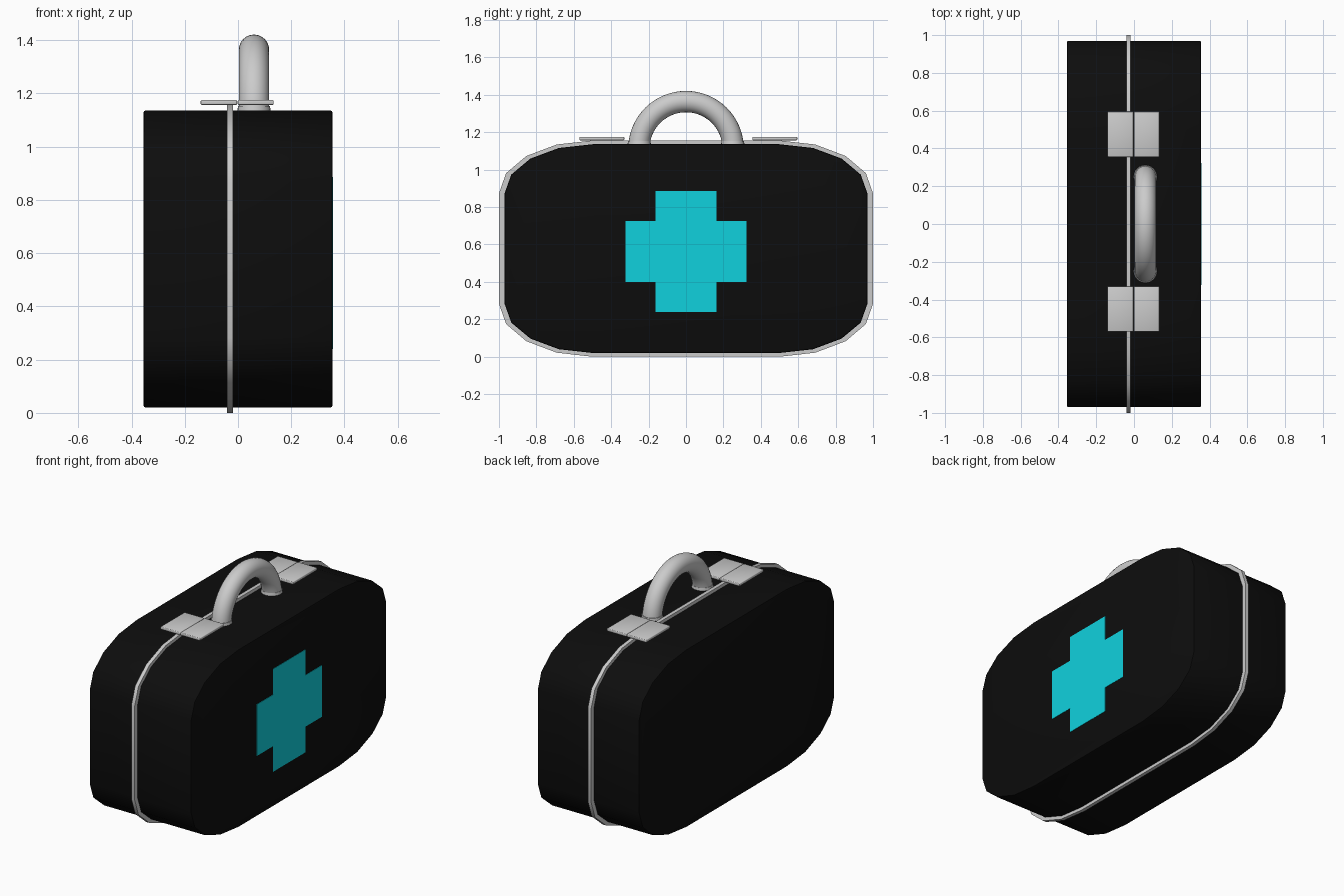
import bpy, bmesh, math
from mathutils import Vector

if "Cube" in bpy.data.objects:
    bpy.data.objects.remove(bpy.data.objects["Cube"])


def material(name, rgb):
    m = bpy.data.materials.new(name)
    m.diffuse_color = (*rgb, 1)
    m.use_nodes = True
    m.node_tree.nodes["Principled BSDF"].inputs["Base Color"].default_value = m.diffuse_color
    return m


BLACK = material("black_shell", (0.004, 0.004, 0.004))
CYAN = material("cyan_mark", (0.005, 0.64, 0.73))


def finish(name, bm, mat=None, angle=None):
    bmesh.ops.recalc_face_normals(bm, faces=bm.faces)
    me = bpy.data.meshes.new(name)
    bm.to_mesh(me)
    bm.free()
    ob = bpy.data.objects.new(name, me)
    bpy.context.collection.objects.link(ob)
    if mat:
        me.materials.append(mat)
    if angle:
        bpy.ops.object.select_all(action='DESELECT')
        ob.select_set(True)
        bpy.context.view_layer.objects.active = ob
        bpy.ops.object.shade_smooth_by_angle(angle=math.radians(angle))
    return ob


def outline(rx, rz, flat_y=0.5, flat_z=0.295, mid=0.578, seg=4):
    """Rounded case profile (y, z) with elliptical corners."""
    pts = []
    for q, (sy, sz) in enumerate([(1, 1), (-1, 1), (-1, -1), (1, -1)]):
        for i in range(seg + 1):
            a = math.pi / 2 * (q + i / seg)
            pts.append((sy * flat_y + rx * math.cos(a),
                        mid + sz * flat_z + rz * math.sin(a)))
    return pts


def slab(bm, pts, x0, x1):
    """Extrude a (y, z) profile between two x positions."""
    face = bm.faces.new([bm.verts.new((x0, y, z)) for y, z in pts])
    ext = bmesh.ops.extrude_face_region(bm, geom=[face])
    for v in ext["geom"]:
        if isinstance(v, bmesh.types.BMVert):
            v.co.x = x1
    caps = [f for f in bm.faces if len(f.verts) == len(pts)]
    return caps


# Case shell with finely eased side edges
bm = bmesh.new()
caps = slab(bm, outline(0.47, 0.263), -0.355, 0.355)
edges = list({e for f in caps for e in f.edges})
bmesh.ops.bevel(bm, geom=edges, offset=0.008, segments=2, profile=0.5, affect='EDGES')
finish("case_shell", bm, BLACK, 38)

# Metal band around the seam
bm = bmesh.new()
slab(bm, outline(0.50, 0.283), -0.041, -0.018)
finish("seam_band", bm, None, 38)

# Cross on the right side
bm = bmesh.new()
a, b, c = 0.162, 0.323, 0.5625
cross = [(a, a), (b, a), (b, -a), (a, -a), (a, -b), (-a, -b),
         (-a, -a), (-b, -a), (-b, a), (-a, a), (-a, b), (a, b)]
slab(bm, [(y, c + z) for y, z in cross], 0.350, 0.357)
finish("cross_mark", bm, CYAN)

# Latch plates, one pair each end
for side, y in (("front", -0.45), ("back", 0.475)):
    for part, x0, x1 in (("left", -0.14, -0.003), ("right", -0.001, 0.134)):
        bm = bmesh.new()
        bmesh.ops.create_cube(bm, size=1)
        for v in bm.verts:
            v.co = Vector(((x0 + x1) / 2 + v.co.x * (x1 - x0),
                           y + v.co.y * 0.24, 1.166 + v.co.z * 0.018))
        bmesh.ops.bevel(bm, geom=bm.edges[:], offset=0.004, segments=2,
                        profile=0.5, affect='EDGES')
        finish(f"{side}_latch_{part}", bm, None, 60)

# Arched handle: round tube swept along a half circle
HX, HZ, R, T = 0.06, 1.112, 0.252, 0.057
bm = bmesh.new()
rings = []
for i in range(33):
    t = math.pi * i / 32
    ring = []
    for j in range(24):
        p = 2 * math.pi * j / 24
        r = R + T * math.cos(p)
        ring.append(bm.verts.new((HX + T * math.sin(p), r * math.cos(t), HZ + r * math.sin(t))))
    rings.append(ring)
for r0, r1 in zip(rings, rings[1:]):
    for j in range(24):
        k = (j + 1) % 24
        bm.faces.new((r0[j], r0[k], r1[k], r1[j]))
bm.faces.new(rings[0])
bm.faces.new(rings[-1])
finish("handle", bm, None, 40)

# Collars under the handle ends
for side, s in (("front", -1), ("back", 1)):
    bm = bmesh.new()
    bmesh.ops.create_cone(bm, cap_ends=True, segments=24, radius1=0.063, radius2=0.06, depth=0.022)
    bmesh.ops.translate(bm, verts=bm.verts, vec=(HX, s * 0.25, 1.142))
    finish(f"{side}_handle_collar", bm, None, 40)
